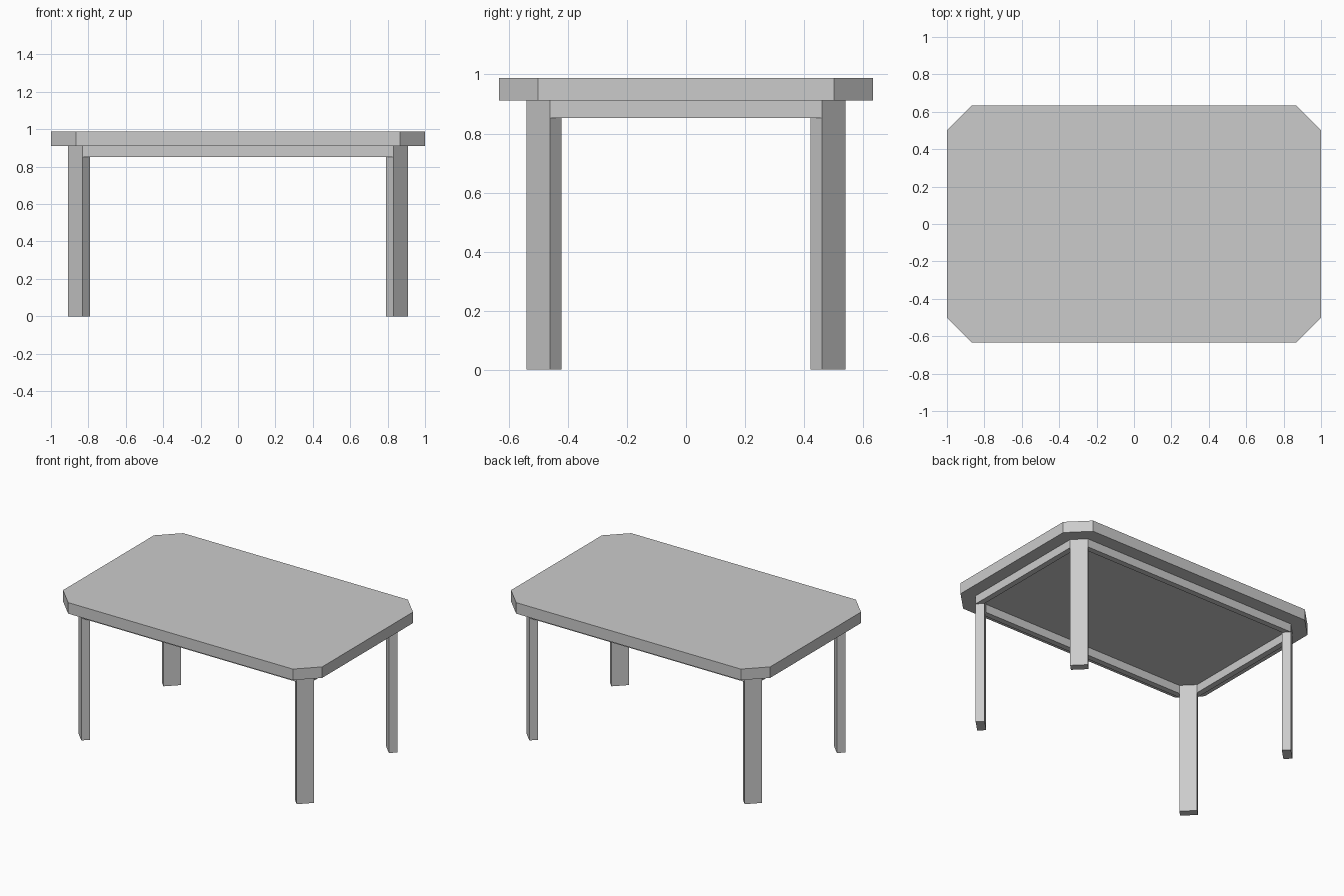
import bpy
import bmesh

if "Cube" in bpy.data.objects:
    bpy.data.objects.remove(bpy.data.objects["Cube"])


def prism(name, outline, z0, z1):
    """Extrude a plan outline upward from z0 to z1."""
    bm = bmesh.new()
    base = bm.faces.new([bm.verts.new((x, y, z0)) for x, y in outline])
    ext = bmesh.ops.extrude_face_region(bm, geom=[base], use_keep_orig=True)
    verts = [g for g in ext["geom"] if isinstance(g, bmesh.types.BMVert)]
    bmesh.ops.translate(bm, verts=verts, vec=(0, 0, z1 - z0))
    bmesh.ops.recalc_face_normals(bm, faces=bm.faces)
    mesh = bpy.data.meshes.new(name)
    bm.to_mesh(mesh)
    bm.free()
    obj = bpy.data.objects.new(name, mesh)
    bpy.context.collection.objects.link(obj)
    return obj


TOP, UNDER, APRON = 0.988, 0.911, 0.853

# Table top: rectangle with clipped corners
X, Y, C = 1.0, 0.634, 0.133
prism("table_top", [(X, -Y + C), (X, Y - C), (X - C, Y), (-X + C, Y),
                    (-X, Y - C), (-X, -Y + C), (-X + C, -Y), (X - C, -Y)],
      UNDER, TOP)

# Legs: flat boards set diagonally across each corner
leg = [(0.91, 0.461), (0.831, 0.54), (0.791, 0.50), (0.87, 0.421)]
for side, sx in (("right", 1), ("left", -1)):
    for end, sy in (("back", 1), ("front", -1)):
        prism(f"{end}_{side}_leg", [(sx * x, sy * y) for x, y in leg], 0, UNDER)

# Apron rails: mitred to fit between the diagonal legs
for name, s in (("back_apron", 1), ("front_apron", -1)):
    prism(name, [(-0.831, s * 0.54), (0.831, s * 0.54),
                 (0.791, s * 0.50), (-0.791, s * 0.50)], APRON, UNDER)
for name, s in (("right_apron", 1), ("left_apron", -1)):
    prism(name, [(s * 0.91, -0.461), (s * 0.91, 0.461),
                 (s * 0.87, 0.421), (s * 0.87, -0.421)], APRON, UNDER)
